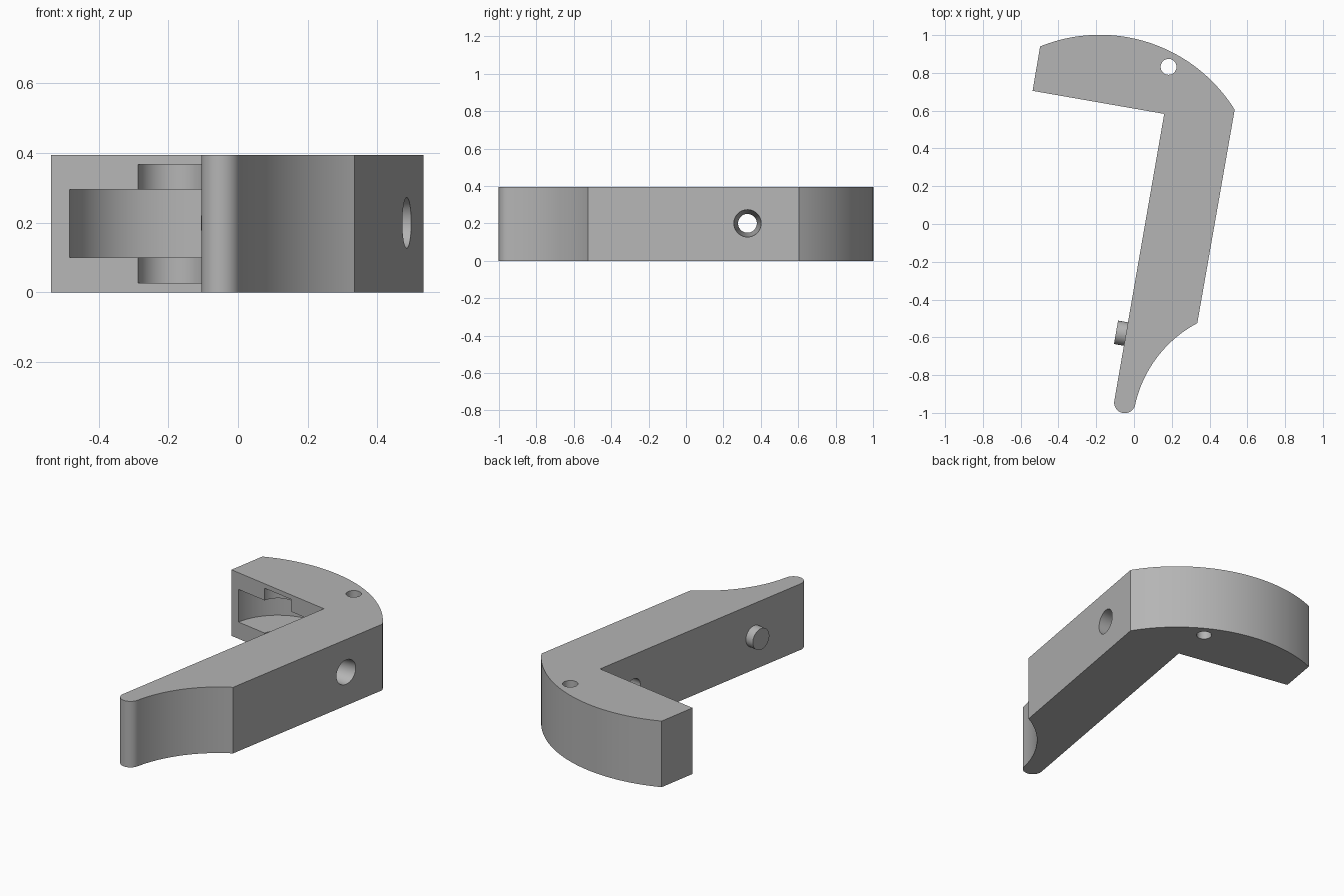
import bpy, bmesh, math
from mathutils import Vector

if "Cube" in bpy.data.objects:
    bpy.data.objects.remove(bpy.data.objects["Cube"], do_unlink=True)

HEIGHT = 0.395
MID = 0.2
TILT = math.radians(10)

grey = bpy.data.materials.new("plain_grey")
grey.use_nodes = True
grey.diffuse_color = (0.46, 0.46, 0.46, 1)
grey.node_tree.nodes["Principled BSDF"].inputs["Base Color"].default_value = grey.diffuse_color


def arc(center, start, end, steps, clockwise=False):
    """Points from start to end around center, both ends included."""
    c = Vector(center)
    a, b = Vector(start) - c, Vector(end) - c
    t0, t1 = math.atan2(a.y, a.x), math.atan2(b.y, b.x)
    sweep = (t1 - t0) % math.tau
    if clockwise:
        sweep -= math.tau
    points = []
    for i in range(steps + 1):
        f = i / steps
        r = a.length * (1 - f) + b.length * f
        t = t0 + sweep * f
        points.append((c.x + r * math.cos(t), c.y + r * math.sin(t)))
    return points


def extrude_outline(name, outline, height):
    bm = bmesh.new()
    face = bm.faces.new([bm.verts.new((x, y, 0)) for x, y in outline])
    out = bmesh.ops.extrude_face_region(bm, geom=[face])
    top = [v for v in out["geom"] if isinstance(v, bmesh.types.BMVert)]
    bmesh.ops.translate(bm, verts=top, vec=(0, 0, height))
    bmesh.ops.recalc_face_normals(bm, faces=bm.faces)
    mesh = bpy.data.meshes.new(name)
    bm.to_mesh(mesh)
    bm.free()
    obj = bpy.data.objects.new(name, mesh)
    bpy.context.collection.objects.link(obj)
    return obj


def cone(name, location, r1, r2, depth, rotation=(0, 0, 0)):
    bpy.ops.mesh.primitive_cone_add(vertices=64, radius1=r1, radius2=r2, depth=depth,
                                    location=location, rotation=rotation)
    obj = bpy.context.object
    obj.name = name
    return obj


def activate(obj):
    bpy.ops.object.select_all(action="DESELECT")
    obj.select_set(True)
    bpy.context.view_layer.objects.active = obj


def cut(obj, cutter):
    cutter.hide_render = True
    mod = obj.modifiers.new("cut", "BOOLEAN")
    mod.operation = "DIFFERENCE"
    mod.solver = "EXACT"
    mod.object = cutter
    activate(obj)
    bpy.ops.object.modifier_apply(modifier=mod.name)
    bpy.data.objects.remove(cutter, do_unlink=True)


def finish(obj):
    obj.data.materials.clear()
    obj.data.materials.append(grey)
    activate(obj)
    bpy.ops.object.shade_smooth_by_angle(angle=math.radians(25))


# Hooked body: domed short arm, long leg, scooped and rounded tip
outline = [(-0.537, 0.705), (0.16, 0.583)]
outline += arc((-0.05, -0.945), (-0.104, -0.935), (0.004, -0.965), 16)
outline += arc((0.64, -1.096), (0.006, -0.957), (0.335, -0.525), 32, clockwise=True)
outline += arc((-0.18, 0.16), (0.533, 0.605), (-0.497, 0.94), 48)
body = extrude_outline("hooked_body", outline, HEIGHT)

# Wheel pocket with a taller hub recess, open on the inner face of the short arm
for name, radius, low, high in (("wheel_cutter", 0.3, 0.1, 0.295),
                                ("hub_cutter", 0.1, 0.027, 0.368)):
    cut(body, cone(name, (-0.188, 0.644, (low + high) / 2), radius, radius, high - low))

# Vertical pin hole at the bend
cut(body, cone("pin_hole_cutter", (0.183, 0.832, MID), 0.042, 0.042, 1))

# Tapered hole through the leg
cut(body, cone("taper_cutter", (0.3, 0.328, MID), 0.043, 0.08, 0.6, (0, math.pi / 2, 0)))
finish(body)

# Short peg on the inner face of the leg
peg = cone("leg_peg", (-0.046, -0.582, MID), 0.063, 0.063, 0.1,
           (0, math.pi / 2, math.pi - TILT))
finish(peg)
